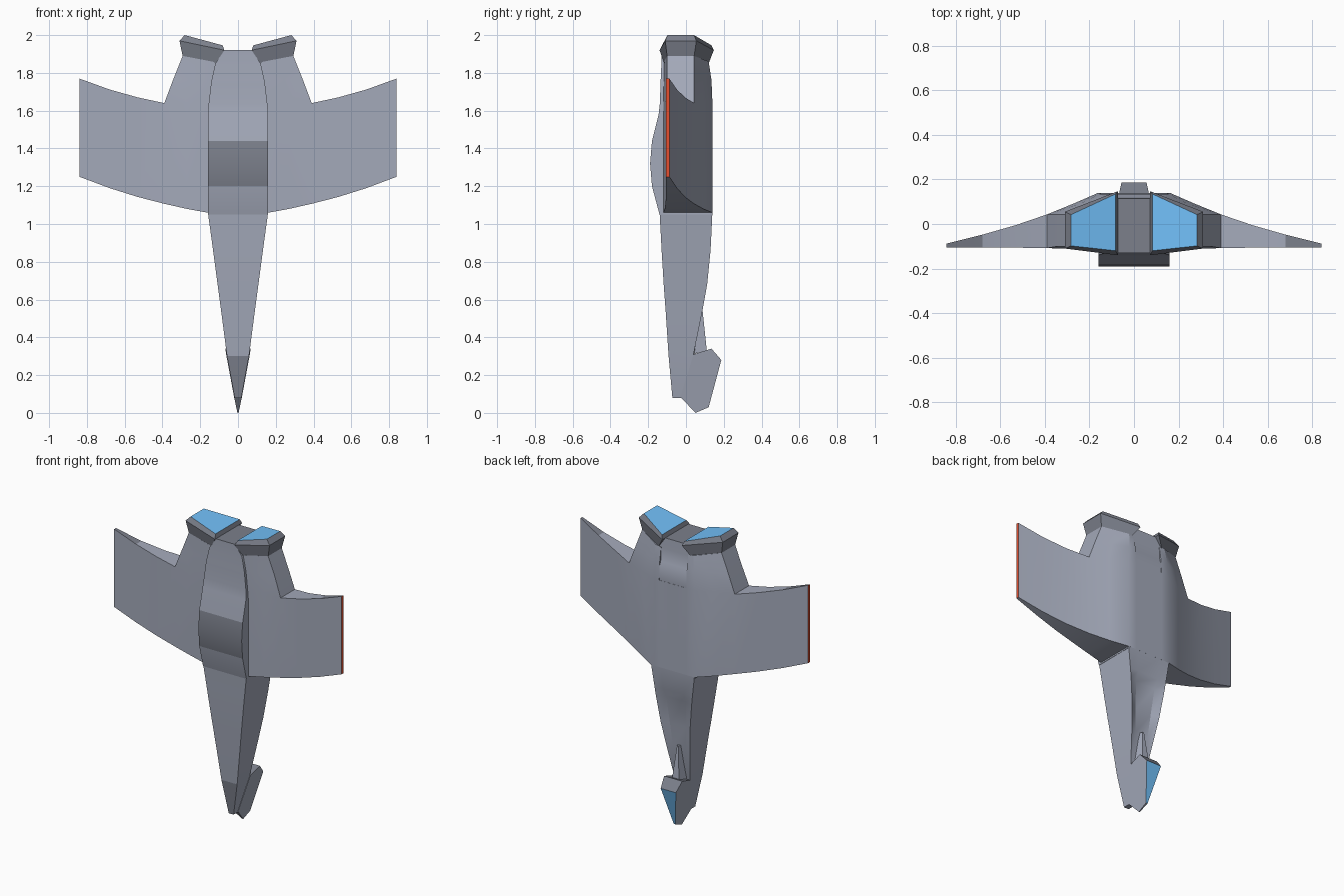
import bpy, bmesh, math

if "Cube" in bpy.data.objects:
    bpy.data.objects.remove(bpy.data.objects["Cube"])


def material(name, rgb):
    m = bpy.data.materials.new(name)
    m.diffuse_color = (*rgb, 1)
    m.use_nodes = True
    m.node_tree.nodes["Principled BSDF"].inputs["Base Color"].default_value = m.diffuse_color
    return m


MATS = [material("hull_grey", (0.37, 0.40, 0.49)), material("dark_panel", (0.20, 0.215, 0.26)),
        material("blue_glow", (0.17, 0.53, 0.95)), material("red_light", (0.80, 0.08, 0.03))]
HULL, DARK, BLUE, RED = range(4)


def skin(bm, rings, base=HULL, cap=None, panels=None, skip=(), start_cap=True, end_cap=True):
    """Skin rings of equal point count. panels maps (segment, strip) to a material."""
    vs = [[bm.verts.new(p) for p in r] for r in rings]
    n = len(rings[0])
    for s, (a, b) in enumerate(zip(vs, vs[1:])):
        for i in range(n):
            if (s, i) not in skip:
                j = (i + 1) % n
                f = bm.faces.new((a[i], a[j], b[j], b[i]))
                f.material_index = (panels or {}).get((s, i), base)
    if start_cap:
        bm.faces.new(vs[0][::-1]).material_index = base
    if end_cap:
        bm.faces.new(vs[-1]).material_index = base if cap is None else cap


def finish(bm, name, mirror=False, angle=25):
    bmesh.ops.remove_doubles(bm, verts=bm.verts[:], dist=0.0005)
    bmesh.ops.recalc_face_normals(bm, faces=bm.faces[:])
    me = bpy.data.meshes.new(name)
    bm.to_mesh(me)
    bm.free()
    for m in MATS:
        me.materials.append(m)
    ob = bpy.data.objects.new(name, me)
    bpy.context.collection.objects.link(ob)
    if mirror:
        ob.modifiers.new("mirror", "MIRROR")
    bpy.ops.object.select_all(action='DESELECT')
    ob.select_set(True)
    bpy.context.view_layer.objects.active = ob
    bpy.ops.object.shade_smooth_by_angle(angle=math.radians(angle))


def loft(name, rings, mirror=False, angle=25, **options):
    bm = bmesh.new()
    skin(bm, rings, **options)
    finish(bm, name, mirror, angle)


# Wings with the hull root: x, bottom y, top y, leading z, trailing z
wing = [(0, -.12, .14, 1.06, 1.64), (.1, -.12, .14, 1.06, 1.64), (.16, -.12, .14, 1.06, 1.64),
        (.27, -.112, .092, 1.08, 1.64), (.39, -.108, .043, 1.107, 1.64),
        (.53, -.106, -.005, 1.143, 1.67), (.68, -.105, -.048, 1.19, 1.712),
        (.84, -.106, -.088, 1.25, 1.77)]
bm = bmesh.new()
skin(bm, [[(x, b, lo), (x, t, lo), (x, t, hi), (x, b, hi)] for x, b, t, lo, hi in wing],
     cap=RED, panels={(6, 2): DARK}, skip=[(1, 2), (2, 2), (3, 2)], start_cap=False)

# Engine housings growing out of the wing root: x positions, heights and depths
root = wing[1:5]
housing = [[(x, b, 1.64) for x, b, t, lo, hi in root] +
           [(x, t, 1.64) for x, b, t, lo, hi in root[::-1]]]
for k, (inner, outer) in enumerate([((.1, 1.76), (.343, 1.765)), ((.1, 1.853), (.293, 1.89))]):
    dep = [(-.117, .135), (-.115, .12)][k]
    front, back = [], []
    for t in (0, .2, .6, 1):
        x = inner[0] + (outer[0] - inner[0]) * t
        z = inner[1] + (outer[1] - inner[1]) * t
        u = max(0, (t - .2) / .8)
        front.append((x, dep[0] + (-.1 - dep[0]) * u, z))
        back.append((x, dep[1] + (.043 - dep[1]) * u, z))
    housing.append(front + back[::-1])
skin(bm, housing, start_cap=False)
finish(bm, "wings_and_housings", mirror=True)

# Flared nozzles with glowing ends: inner x, front, back, z; outer x, front, back, z
nozzle = [(.12, -.115, .12, 1.85, .293, -.1, .043, 1.89),
          (.072, -.14, .147, 1.92, .31, -.11, .055, 1.97),
          (.082, -.12, .135, 1.946, .282, -.098, .042, 2.0)]
loft("nozzles", [[(xi, fi, zi), (xo, fo, zo), (xo, bo, zo), (xi, bi, zi)]
                 for xi, fi, bi, zi, xo, fo, bo, zo in nozzle],
     base=DARK, cap=BLUE, mirror=True, angle=10)

# Central keel with the bulging belly: z, half width, front y, back y
keel = [(1.05, .16, -.14, .13), (1.2, .16, -.18, .13), (1.32, .16, -.19, .13),
        (1.44, .16, -.18, .13), (1.58, .16, -.145, .132), (1.64, .155, -.138, .139),
        (1.74, .143, -.135, .134), (1.76, .14, -.134, .124), (1.85, .12, -.13, .118),
        (1.92, .072, -.13, .115)]
loft("keel", [[(-w, f, z), (w, f, z), (w, b, z), (-w, b, z)] for z, w, f, b in keel],
     cap=DARK, panels={(1, 0): DARK, (2, 0): DARK})

# Forward fuselage: z, half width, front y, rim y, recessed centre y
nose = [(.08, .018, -.072, -.02, -.02), (.3, .058, -.092, .038, .043),
        (.53, .088, -.107, .085, .07), (.68, .108, -.118, .112, .085),
        (.86, .132, -.129, .13, .105), (.92, .14, -.132, .133, .133), (1.065, .16, -.14, .14, .14)]
loft("forward_fuselage", [[(-w, f, z), (w, f, z), (w, r, z), (w * .55, c, z),
                           (-w * .55, c, z), (-w, r, z)] for z, w, f, r, c in nose],
     panels={(0, 0): DARK})

# Cockpit head: side outline of y, z, half width, with the window on one strip
head = [(-.03, .085, .021), (.05, 0, .003), (.12, .03, .006),
        (.187, .28, .056), (.135, .34, .067), (.04, .31, .063)]
loft("cockpit", [[(s * w, y, z) for y, z, w in head] for s in (-1, 1)],
     panels={(0, 2): BLUE, (0, 3): DARK, (0, 4): DARK}, angle=10)

# Spine fin behind the cockpit
fin = [(.11, .33, .025), (.088, .54, .005), (.05, .54, .02), (.03, .31, .04)]
loft("spine_fin", [[(s * w, y, z) for y, z, w in fin] for s in (-1, 1)])
